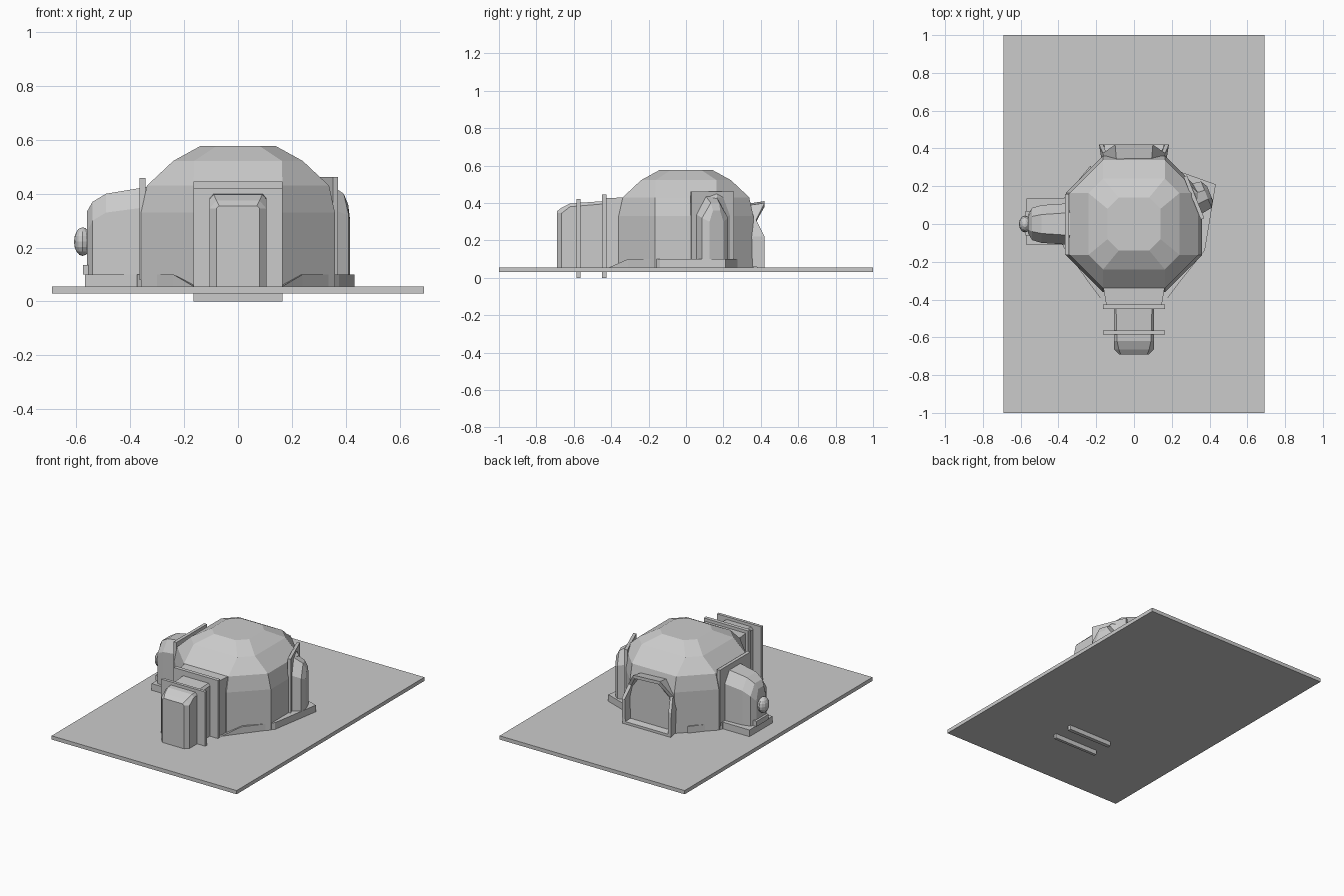
import bpy, math
from mathutils import Matrix

if "Cube" in bpy.data.objects:
    bpy.data.objects.remove(bpy.data.objects["Cube"])

FLOOR = 0.05


def make(name, verts, faces):
    me = bpy.data.meshes.new(name)
    me.from_pydata(verts, [], faces)
    me.update()
    ob = bpy.data.objects.new(name, me)
    bpy.context.collection.objects.link(ob)
    return ob


def loft(name, rings, cap=True):
    """Skin a list of equal-length rings, first and last capped."""
    n = len(rings[0])
    verts = [p for r in rings for p in r]
    faces = [(k * n + i, k * n + (i + 1) % n, (k + 1) * n + (i + 1) % n, (k + 1) * n + i)
             for k in range(len(rings) - 1) for i in range(n)]
    if cap:
        faces += [tuple(reversed(range(n))), tuple(range(len(verts) - n, len(verts)))]
    return make(name, verts, faces)


def box(name, x, y, z):
    return loft(name, [[(x[0], y[0], h), (x[1], y[0], h), (x[1], y[1], h), (x[0], y[1], h)] for h in z])


def octo(a, h, z):
    return [(h, -a, z), (a, -h, z), (a, h, z), (h, a, z),
            (-h, a, z), (-a, h, z), (-a, -h, z), (-h, -a, z)]


def arch(half, z_side, half_top, z_top, y):
    return [(-half, y, FLOOR), (half, y, FLOOR), (half, y, z_side),
            (half_top, y, z_top), (-half_top, y, z_top), (-half, y, z_side)]


def place(ob, angle, x, y):
    """Turn a part built facing -y and move it to its wall."""
    ob.data.transform(Matrix.Translation((x, y, 0)) @ Matrix.Rotation(angle, 4, 'Z'))
    return ob


# ground slab
box("ground_slab", (-0.69, 0.69), (-1, 1), (0.03, 0.055))

# faceted dome with chamfered square plan
loft("dome", [octo(0.36, 0.165, FLOOR), octo(0.36, 0.165, 0.33), octo(0.338, 0.165, 0.43),
              octo(0.24, 0.163, 0.522), octo(0.14, 0.08, 0.577)])

# front hall, two door frames and porch
loft("front_hall", [arch(0.145, 0.42, 0.145, 0.425, -0.44), arch(0.165, 0.425, 0.165, 0.43, -0.32)])
box("inner_door_frame", (-0.165, 0.165), (-0.45, -0.425), (0, 0.446))
box("outer_door_frame", (-0.165, 0.165), (-0.585, -0.565), (0, 0.42))
loft("porch", [arch(0.08, 0.345, 0.07, 0.355, -0.69), arch(0.105, 0.345, 0.08, 0.375, -0.665),
               arch(0.105, 0.38, 0.09, 0.397, -0.62), arch(0.105, 0.395, 0.095, 0.41, -0.44)])

# left annex with wall plate, steps and round knob
place(loft("left_annex", [arch(0.05, 0.26, 0.03, 0.335, -0.56), arch(0.085, 0.3, 0.04, 0.37, -0.54),
                          arch(0.1, 0.33, 0.05, 0.4, -0.49), arch(0.11, 0.35, 0.06, 0.425, -0.34)]),
      -math.pi / 2, 0, 0)
box("left_wall_plate", (-0.365, -0.343), (-0.165, 0.16), (0.08, 0.458))
box("left_lower_step", (-0.568, -0.34), (-0.11, 0.135), (0.03, 0.1))
box("left_upper_step", (-0.575, -0.44), (-0.06, 0.07), (0.1, 0.135))
bpy.ops.mesh.primitive_uv_sphere_add(segments=12, ring_count=8, radius=1, location=(-0.577, 0, 0.222))
knob = bpy.context.object
knob.name = "round_knob"
knob.scale = (0.032, 0.045, 0.053)

# right annex, turned towards the back
turn = math.radians(90 + 22)
place(box("right_wall_plate", (-0.122, 0.122), (-0.05, -0.03), (FLOOR, 0.462)), turn, 0.28, 0.125)
place(loft("right_annex", [arch(0.04, 0.3, 0.02, 0.36, -0.115), arch(0.075, 0.32, 0.025, 0.4, -0.095),
                           arch(0.085, 0.34, 0.03, 0.44, -0.03), arch(0.085, 0.34, 0.03, 0.44, 0.04)]),
      turn, 0.295, 0.12)

# raised skirts along the wall foot, sloping down towards the front
skirt_right = [(0.165, -0.41, 0.056), (0.24, -0.31, 0.1), (0.375, -0.14, 0.1),
               (0.433, 0.21, 0.1), (0.25, 0.275, 0.1), (0.15, 0.1, 0.1), (0.15, -0.34, 0.056)]
skirt_left = [(-0.165, -0.41, 0.056), (-0.15, -0.34, 0.056), (-0.2, 0.2, 0.1), (-0.23, 0.31, 0.1),
              (-0.37, 0.14, 0.1), (-0.375, -0.12, 0.1), (-0.24, -0.31, 0.1)]
for name, top in (("right_skirt", skirt_right), ("left_skirt", skirt_left)):
    loft(name, [[(x, y, 0.04) for x, y, z in top], top])

# rear hall with a broken octagonal opening
prof = [(-0.18, FLOOR), (0.18, FLOOR), (0.185, 0.22), (0.165, 0.31), (0.1, 0.4),
        (-0.1, 0.41), (-0.165, 0.31), (-0.185, 0.22)]
depth = [0.42, 0.42, 0.42, 0.375, 0.42, 0.42, 0.375, 0.42]


def rear(s, ys):
    return [(x * s, y, 0.23 + (z - 0.23) * s) for (x, z), y in zip(prof, ys)]


loft("rear_hall", [rear(0.85, [0.25] * 8), rear(1, depth), rear(0.88, depth), rear(0.84, [0.375] * 8)])
# consistent outward normals
import bmesh
for ob in bpy.data.objects:
    bm = bmesh.new()
    bm.from_mesh(ob.data)
    bmesh.ops.recalc_face_normals(bm, faces=bm.faces)
    bm.to_mesh(ob.data)
    bm.free()
